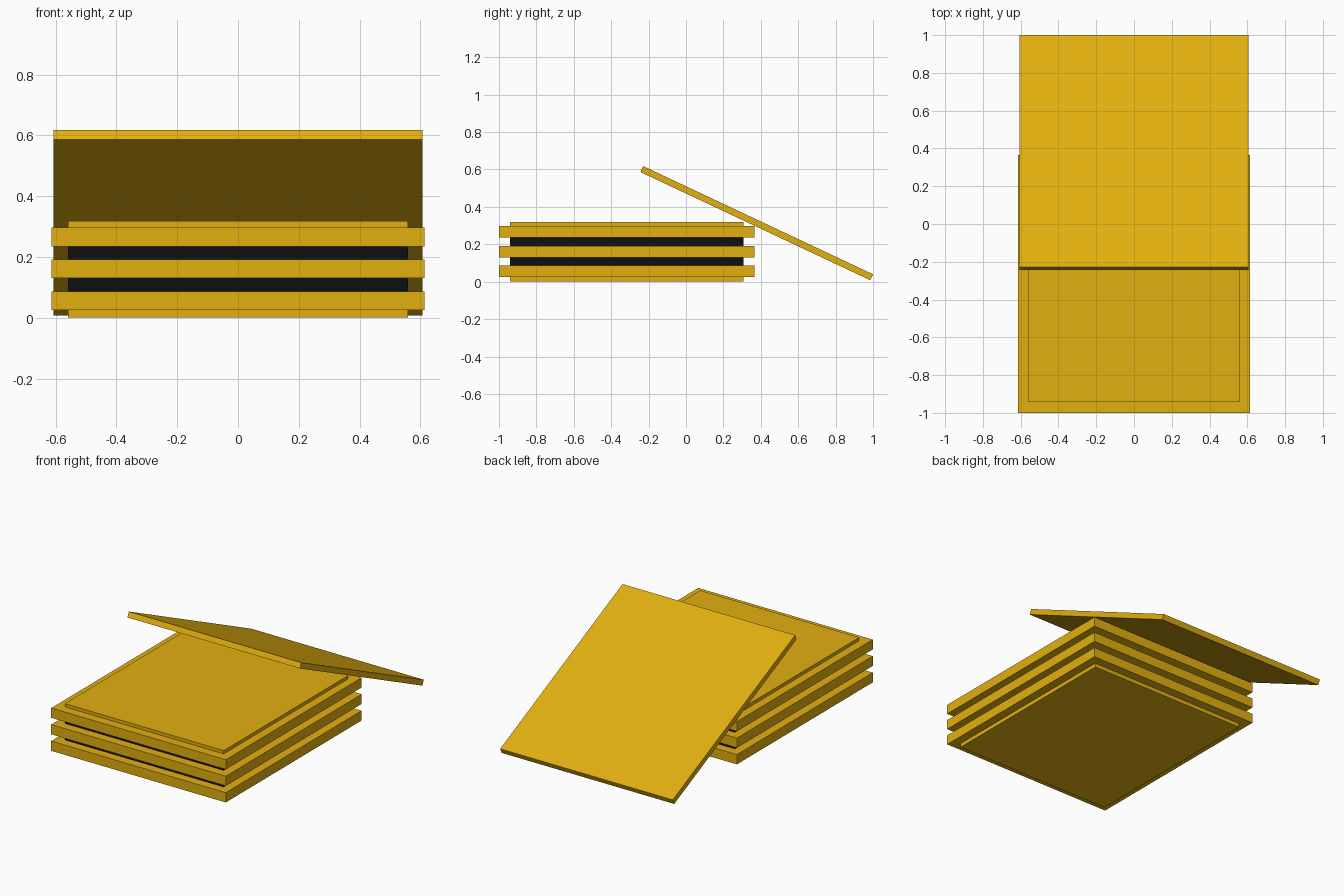
import bpy
from math import radians

cube = bpy.data.objects.get("Cube")
if cube:
    bpy.data.objects.remove(cube, do_unlink=True)


def make_material(name, colour):
    mat = bpy.data.materials.new(name)
    mat.use_nodes = True
    mat.diffuse_color = colour
    mat.node_tree.nodes["Principled BSDF"].inputs["Base Color"].default_value = colour
    return mat


gold = make_material("golden_yellow", (0.76, 0.43, 0.005, 1))
black = make_material("matte_black", (0.005, 0.005, 0.005, 1))


def box(name, size, centre, mat, tilt=0):
    bpy.ops.mesh.primitive_cube_add(size=1, location=centre)
    obj = bpy.context.object
    obj.name = obj.data.name = name
    obj.scale = size
    bpy.ops.object.transform_apply(location=False, rotation=False, scale=True)
    obj.rotation_euler.x = radians(tilt)
    obj.data.materials.append(mat)
    return obj


MID_Y = -0.317
CORE_W, CORE_D = 1.118, 1.25

# Black core seen in the gaps between the slabs
box("inner_core", (CORE_W, CORE_D, 0.2), (0, MID_Y, 0.16), black)

# Inset panels on the bottom and the top
box("bottom_panel", (CORE_W, CORE_D, 0.06), (0, MID_Y, 0.03), gold)
box("top_panel", (CORE_W, CORE_D, 0.06), (0, MID_Y, 0.288), gold)

# Three overhanging slabs
for level, z in zip(("lower", "middle", "upper"), (0.056, 0.161, 0.266)):
    box(level + "_slab", (1.228, 1.365, 0.062), (0, MID_Y, z), gold)

# Lid leaning against the back of the stack
box("leaning_lid", (1.214, 1.358, 0.035), (0, 0.378, 0.313), gold, tilt=-25.2)
